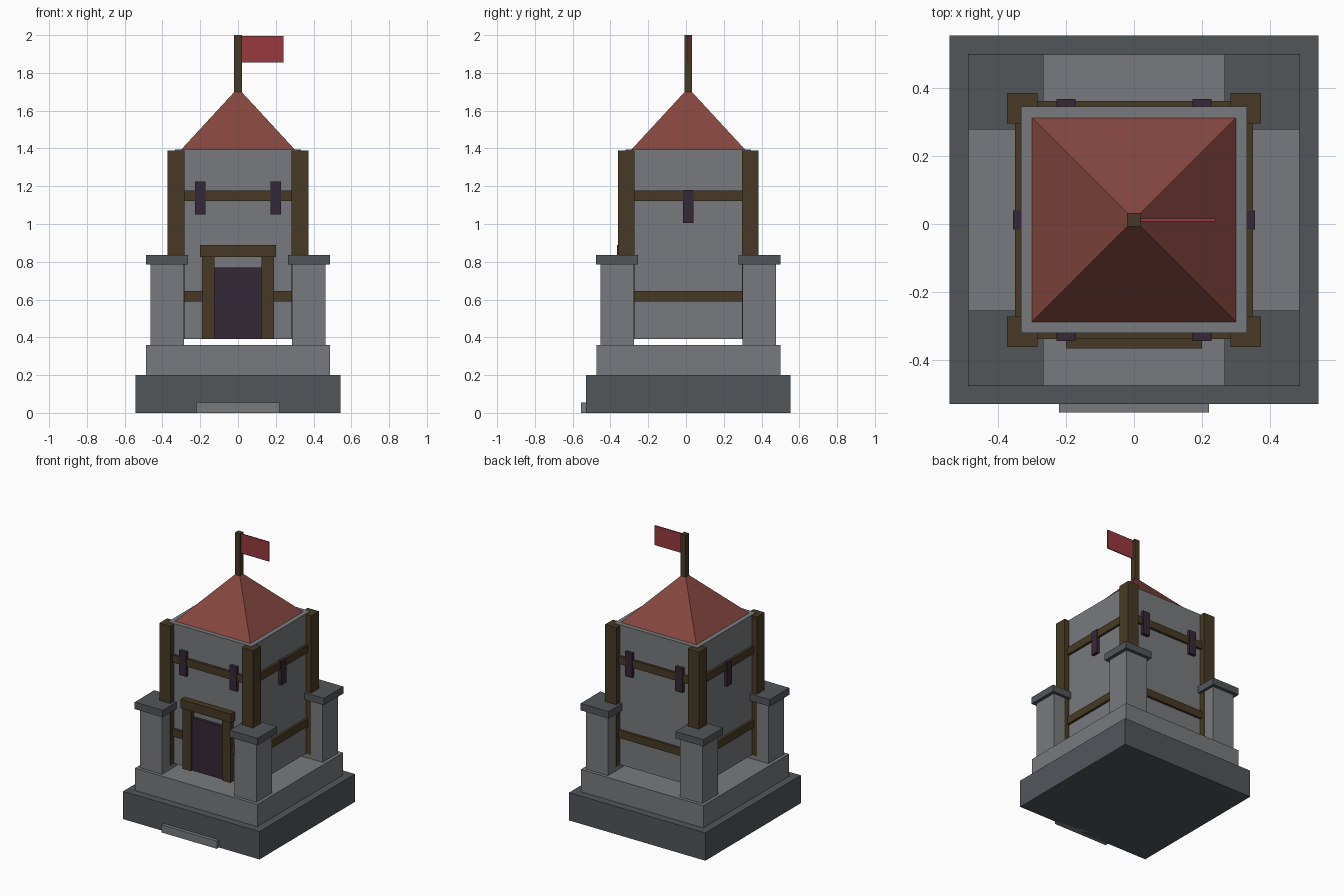
import bpy
import bmesh

if "Cube" in bpy.data.objects:
    bpy.data.objects.remove(bpy.data.objects["Cube"], do_unlink=True)

CY = 0.012  # centre of the tower, set back slightly by the doorstep


def material(name, r, g, b):
    m = bpy.data.materials.new(name)
    m.use_nodes = True
    m.diffuse_color = (r, g, b, 1)
    bsdf = next(n for n in m.node_tree.nodes if n.type == 'BSDF_PRINCIPLED')
    bsdf.inputs["Base Color"].default_value = (r, g, b, 1)
    bsdf.inputs["Roughness"].default_value = 0.9
    return m


STONE = material("light stone", 0.19, 0.195, 0.205)
SLATE = material("dark stone", 0.083, 0.092, 0.102)
WOOD = material("dark timber", 0.063, 0.042, 0.018)
DOOR = material("dark purple", 0.036, 0.021, 0.037)
ROOF = material("roof red", 0.235, 0.063, 0.05)
FLAG = material("flag red", 0.31, 0.042, 0.048)


def finish(name, bm, mat):
    me = bpy.data.meshes.new(name)
    bmesh.ops.recalc_face_normals(bm, faces=bm.faces)
    bm.to_mesh(me)
    bm.free()
    me.materials.append(mat)
    ob = bpy.data.objects.new(name, me)
    bpy.context.collection.objects.link(ob)
    return ob


def box(name, mat, xs, ys, zs):
    """Box between pairs of limits; y is measured from the tower centre."""
    bm = bmesh.new()
    bmesh.ops.create_cube(bm, size=1)
    for v in bm.verts:
        v.co = (xs[v.co.x > 0], ys[v.co.y > 0] + CY, zs[v.co.z > 0])
    return finish(name, bm, mat)


def span(sign, a, b):
    return sorted((sign * a, sign * b))


def square(name, mat, half, z0, z1):
    return box(name, mat, (-half, half), (-half, half), (z0, z1))


# Stepped base, doorstep and tower body
square("base", SLATE, 0.542, 0, 0.2)
square("plinth", STONE, 0.487, 0.2, 0.36)
box("doorstep", STONE, (-0.22, 0.22), (-0.567, -0.45), (0, 0.055))
square("tower_body", STONE, 0.333, 0.39, 1.395)

# Corner buttresses with caps, and timber posts
for sx, side in ((-1, "right"), (1, "left")):
    for sy, end in ((-1, "front"), (1, "back")):
        for part, mat, a, b, z0, z1 in (
                ("buttress", STONE, 0.287, 0.464, 0.36, 0.785),
                ("buttress_cap", SLATE, 0.266, 0.488, 0.785, 0.835),
                ("corner_post", WOOD, 0.284, 0.373, 0.39, 1.39)):
            box(f"{part}_{end}_{side}", mat,
                span(sx, a, b), span(sy, a, b), (z0, z1))

# Timber rails on every wall, with narrow windows over the upper ones
for s, end, side in ((-1, "front", "right"), (1, "back", "left")):
    for level, z0, z1 in (("lower", 0.59, 0.645), ("upper", 1.122, 1.177)):
        box(f"{level}_rail_{end}", WOOD, (-0.3, 0.3), span(s, 0.32, 0.35), (z0, z1))
        box(f"{level}_rail_{side}", WOOD, span(s, 0.32, 0.35), (-0.3, 0.3), (z0, z1))
    for x in (-0.2, 0.2):
        box(f"window_{end}", DOOR, (x - 0.028, x + 0.028),
            span(s, 0.32, 0.356), (1.05, 1.225))
    box(f"window_{side}", DOOR, span(s, 0.32, 0.356), (-0.028, 0.028), (1.005, 1.18))

# Door and its frame
box("door", DOOR, (-0.125, 0.125), (-0.356, -0.32), (0.39, 0.77))
for s, side in ((-1, "right"), (1, "left")):
    box(f"door_post_{side}", WOOD, span(s, 0.124, 0.19), (-0.37, -0.32), (0.39, 0.83))
box("door_lintel", WOOD, (-0.2, 0.2), (-0.378, -0.32), (0.826, 0.89))

# Pyramid roof
bm = bmesh.new()
bmesh.ops.create_cone(bm, cap_ends=True, segments=4, radius1=1, radius2=0, depth=1)
for v in bm.verts:
    if v.co.z > 0:
        v.co = (0, CY, 1.72)
    else:
        # turn the diamond base square to the walls
        x, y = v.co.x, v.co.y
        v.co = (0.3 * (x - y), 0.3 * (x + y) + CY, 1.395)
finish("roof", bm, ROOF)

# Flagpole and flag
square("flagpole", WOOD, 0.02, 1.69, 2.0)
box("flag", FLAG, (0.015, 0.24), (-0.004, 0.004), (1.855, 1.995))
